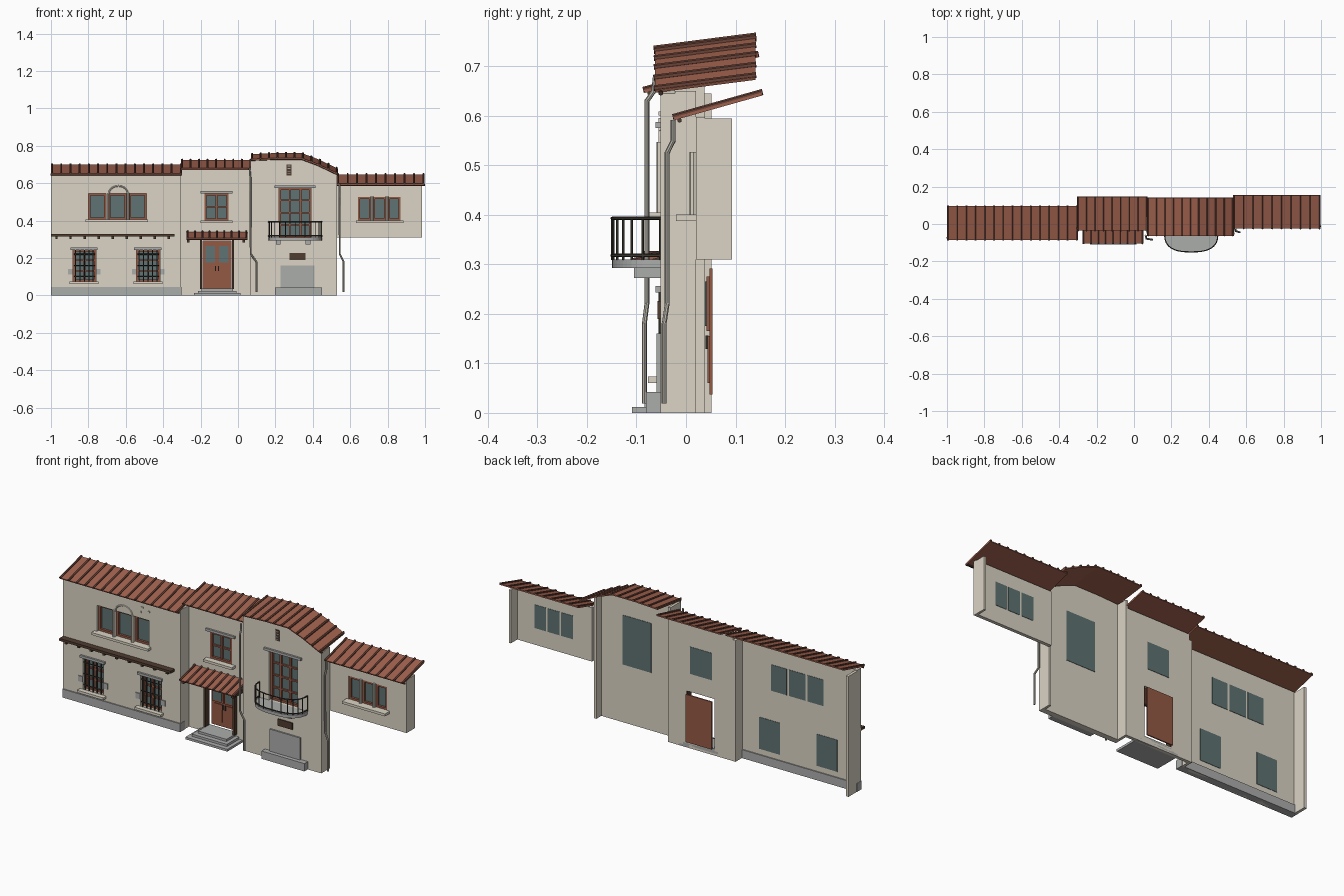
import bpy, bmesh, math
from mathutils import Vector, Matrix

if "Cube" in bpy.data.objects:
    bpy.data.objects.remove(bpy.data.objects["Cube"])

COLOURS = {
    "plaster": (0.71, 0.66, 0.56), "roof tile": (0.35, 0.12, 0.075),
    "ridge tile": (0.14, 0.055, 0.038), "painted wood": (0.3, 0.1, 0.06),
    "dark wood": (0.08, 0.045, 0.03), "glass": (0.115, 0.17, 0.17),
    "stone": (0.41, 0.42, 0.41), "iron": (0.045, 0.04, 0.03),
    "pipe metal": (0.45, 0.43, 0.38)}
MATS = {}
for label, rgb in COLOURS.items():
    m = bpy.data.materials.new(label)
    m.use_nodes = True
    m.diffuse_color = (*rgb, 1)
    m.node_tree.nodes["Principled BSDF"].inputs["Base Color"].default_value = (*rgb, 1)
    m.node_tree.nodes["Principled BSDF"].inputs["Roughness"].default_value = 0.8
    MATS[label] = m

PARTS = {}   # name -> (bmesh, material, sheet thickness)


def part(name, mat, thick=0):
    if name not in PARTS:
        PARTS[name] = (bmesh.new(), mat, thick)
    return PARTS[name][0]


def box(name, mat, x0, x1, y0, y1, z0, z1):
    mid = Vector((x0 + x1, y0 + y1, z0 + z1)) / 2
    bmesh.ops.create_cube(part(name, mat), size=1, matrix=Matrix.Translation(mid)
                          @ Matrix.Diagonal((x1 - x0, y1 - y0, z1 - z0, 1)))


def rods(name, mat, pts, r, sides=6):
    for a, b in zip(pts, pts[1:]):
        a, b = Vector(a), Vector(b)
        turn = (b - a).to_track_quat("Z", "Y").to_matrix().to_4x4()
        bmesh.ops.create_cone(part(name, mat), cap_ends=True, segments=sides, radius1=r,
                              radius2=r, depth=(b - a).length + r * 0.6,
                              matrix=Matrix.Translation((a + b) / 2) @ turn)


def prism(name, mat, pts, z0, z1):
    bm = part(name, mat)
    low, high = [[bm.verts.new((x, y, z)) for x, y in pts] for z in (z0, z1)]
    n = len(pts)
    faces = [bm.faces.new(low), bm.faces.new(high)]
    faces += [bm.faces.new((low[i], low[(i + 1) % n], high[(i + 1) % n], high[i])) for i in range(n)]
    bmesh.ops.recalc_face_normals(bm, faces=faces)


def height(line, x):
    for (xa, za), (xb, zb) in zip(line, line[1:]):
        if x <= xb:
            return za + (zb - za) * (x - xa) / (xb - xa)
    return line[-1][1]


def wall(name, line, z0, y, t, holes):
    # Sheet with openings; its top edge follows the line of (x, z) points
    bm = part(name, "plaster", t)
    xs = sorted({p[0] for p in line} | {x for h in holes for x in h[:2]})
    zs = sorted({z0} | {z for h in holes for z in h[2:]}) + [None]
    verts = {}

    def vert(x, z):
        if (x, z) not in verts:
            verts[x, z] = bm.verts.new((x, y, height(line, x) if z is None else z))
        return verts[x, z]
    for xa, xb in zip(xs, xs[1:]):
        for za, zb in zip(zs, zs[1:]):
            if not any(h[0] <= xa < h[1] and h[2] <= za < h[3] for h in holes):
                bm.faces.new([vert(xa, za), vert(xb, za), vert(xb, zb), vert(xa, zb)])


def roof(name, line, y0, y1, rise, count):
    # Tile sheet with raised ridges running front to back, and an eave beam
    bm = part(name, "roof tile", 0.006)
    rows = [[bm.verts.new((x, y, z + dz)) for x, z in line] for y, dz in ((y0, 0), (y1, rise))]
    for i in range(len(line) - 1):
        bm.faces.new((rows[0][i], rows[0][i + 1], rows[1][i + 1], rows[1][i]))
    xa, xb = line[0][0] + 0.006, line[-1][0] - 0.006
    for i in range(count):
        x = xa + (xb - xa) * i / (count - 1)
        z = height(line, x) + 0.001
        rods(name + "_ridges", "ridge tile", [(x, y0, z), (x, y1, z + rise)], 0.006)
    rods(name + "_eave", "dark wood", [(x, y0 + 0.012, z - 0.006) for x, z in line], 0.005)


def window(name, hole, back, cols, rows):
    # Glass flush with the back of the wall, framed in front
    x0, x1, z0, z1 = hole
    box(name + "_glass", "glass", x0, x1, back - 0.004, back + 0.002, z0, z1)
    w, f, ya, yb = 0.011, name + "_frame", back - 0.016, back - 0.004
    for xa, xb in ((x0, x0 + w), (x1 - w, x1)):
        box(f, "painted wood", xa, xb, ya, yb, z0, z1)
    for za, zb in ((z0, z0 + w), (z1 - w, z1)):
        box(f, "painted wood", x0 + w, x1 - w, ya, yb, za, zb)
    for i in range(1, cols):
        x = x0 + (x1 - x0) * i / cols
        box(f, "painted wood", x - 0.005, x + 0.005, ya + 0.002, yb, z0 + w, z1 - w)
    for i in range(1, rows):
        z = z0 + (z1 - z0) * i / rows
        box(f, "painted wood", x0 + w, x1 - w, ya + 0.003, yb, z - 0.004, z + 0.004)


# Front and back planes of the four wall sections
YA, YB, YC, YD = -0.052, 0.02, -0.052, 0.02
BA, BB, BC, BD = -0.022, 0.037, -0.022, 0.038

left_upper = [(-0.8, -0.705, 0.405, 0.545), (-0.693, -0.595, 0.405, 0.545), (-0.583, -0.49, 0.405, 0.545)]
left_lower = [(-0.882, -0.76, 0.075, 0.245), (-0.542, -0.418, 0.075, 0.245)]
mid_window = (-0.18, -0.05, 0.4, 0.545)
doorway = (-0.195, -0.03, 0.035, 0.303)
tall_window = (0.22, 0.39, 0.31, 0.575)
wing_windows = [(0.642, 0.712, 0.4, 0.525), (0.722, 0.792, 0.4, 0.525), (0.802, 0.87, 0.4, 0.525)]

# Walls and their returns
wall("left_wall", [(-1, 0.65), (-0.305, 0.65)], 0, YA, BA - YA, left_upper + left_lower)
wall("entrance_wall", [(-0.305, 0.68), (0.07, 0.68)], 0, YB, BB - YB, [mid_window, doorway])
gable = [(0.066, 0.722), (0.2, 0.728), (0.335, 0.728), (0.42, 0.697), (0.53, 0.645)]
wall("gable_wall", gable, 0, YC, BC - YC, [tall_window])
wall("wing_wall", [(0.53, 0.598), (0.985, 0.598)], 0.31, YD, BD - YD, wing_windows)
for n, x0, x1, y0, y1, z0, z1 in (
        ("left_end_return", -1, -0.985, BA, 0.052, 0, 0.645),
        ("left_inner_return", -0.32, -0.305, BA, BB, 0, 0.65),
        ("gable_inner_return", 0.066, 0.08, BC, BB, 0, 0.722),
        ("gable_outer_return", 0.517, 0.53, BC, 0.02, 0, 0.65),
        ("wing_return", 0.973, 0.985, BD, 0.093, 0.31, 0.595)):
    box(n, "plaster", x0, x1, y0, y1, z0, z1)
box("plinth", "stone", -1.001, -0.303, YA - 0.006, BA + 0.006, 0, 0.045)

# Tiled roofs
roof("left_roof", [(-1, 0.652), (-0.3, 0.652)], -0.085, 0.095, 0.047, 15)
roof("entrance_roof", [(-0.305, 0.68), (0.072, 0.68)], -0.036, 0.145, 0.044, 9)
roof("gable_roof", [(x + 0.004, z + 0.007) for x, z in gable], -0.063, 0.14, 0.026, 11)
roof("wing_roof", [(0.53, 0.597), (0.998, 0.597)], -0.025, 0.153, 0.05, 10)
roof("porch_roof", [(-0.275, 0.306), (0.05, 0.306)], -0.105, YB, 0.034, 9)
for x in (-0.265, 0.03):
    box("porch_brackets", "dark wood", x - 0.007, x + 0.007, -0.09, YB, 0.283, 0.302)

# Windows, sills and lintels
for hole in left_upper:
    window("left_upper_window", hole, BA, 1, 1)
for hole in left_lower:
    window("left_lower_window", hole, BA, 2, 3)
window("entrance_window", mid_window, BB, 2, 2)
window("balcony_window", tall_window, BC, 3, 4)
for hole in wing_windows:
    window("wing_window", hole, BD, 1, 1)
for x0, x1, y, z0, out in ((-0.815, -0.48, YA, 0.392, 0.025), (-0.2, -0.03, YB, 0.387, 0.03),
                           (0.63, 0.885, YD, 0.388, 0.04), (-0.9, -0.745, YA, 0.06, 0.025),
                           (-0.56, -0.405, YA, 0.06, 0.025)):
    box("window_sills", "plaster", x0, x1, y - out, y + 0.002, z0, z0 + 0.013)
for x0, x1, y, z0 in ((-0.2, -0.03, YB, 0.545), (0.195, 0.415, YC, 0.575),
                      (-0.895, -0.75, YA, 0.243), (-0.555, -0.41, YA, 0.243)):
    box("window_lintels", "stone", x0, x1, y - 0.01, y + 0.002, z0, z0 + 0.013)
for x, y, z0, z1 in ((-0.699, YA, 0.405, 0.545), (-0.589, YA, 0.405, 0.545),
                     (0.717, YD - 0.005, 0.4, 0.525), (0.797, YD - 0.005, 0.4, 0.525)):
    rods("window_columns", "plaster", [(x, y, z0), (x, y, z1)], 0.008, 8)
arch = [(-0.64 + 0.05 * math.cos(a), YA, 0.545 + 0.04 * math.sin(a))
        for a in (math.pi * i / 10 for i in range(11))]
rods("window_arch", "plaster", arch, 0.004)
for x, z in ((-0.53, 0.605), (-0.49, 0.592), (-0.54, 0.58)):
    box("wall_studs", "plaster", x - 0.005, x + 0.005, YA - 0.004, YA, z - 0.004, z + 0.004)

# Iron grilles and side blocks on the lower windows
for x0, x1, z0, z1 in left_lower:
    y = YA - 0.001
    for i in range(5):
        x = x0 + 0.014 + (x1 - x0 - 0.028) * i / 4
        rods("window_grilles", "iron", [(x, y, z0), (x, y, z1)], 0.003)
    for z in (0.1, 0.16, 0.22):
        rods("window_grilles", "iron", [(x0 + 0.005, y, z), (x1 - 0.005, y, z)], 0.003)
    for x in (x0 - 0.013, x1 + 0.013):
        box("window_side_blocks", "stone", x - 0.013, x + 0.013, YA - 0.005, YA, 0.112, 0.142)

# Timber ledge across the left wall
box("timber_ledge", "dark wood", -1.0, -0.34, YA - 0.033, YA, 0.314, 0.327)
for i in range(9):
    x = -0.97 + i * 0.075
    box("ledge_brackets", "dark wood", x - 0.006, x + 0.006, YA - 0.024, YA, 0.3, 0.314)

# Double door just behind the doorway, with posts and steps
box("door", "painted wood", -0.189, -0.036, 0.047, 0.054, 0.037, 0.292)
for x0, x1 in ((-0.183, -0.116), (-0.109, -0.042)):
    box("door_panels", "painted wood", x0 + 0.008, x1 - 0.008, 0.043, 0.047, 0.06, 0.155)
    box("door_panels", "painted wood", x0, x1, 0.041, 0.047, 0.165, 0.275)
    box("door_glass", "glass", x0 + 0.008, x1 - 0.008, 0.038, 0.041, 0.175, 0.265)
for x in (-0.12, -0.105):
    rods("door_handles", "iron", [(x, 0.042, 0.13), (x, 0.042, 0.155)], 0.003)
for x in (-0.198, -0.027):
    box("door_posts", "dark wood", x - 0.006, x + 0.006, 0.0, BB - 0.002, 0.035, 0.303)
for i in range(3):
    box("entrance_steps", "stone", -0.235 + i * 0.02, 0.013 - i * 0.02,
        -0.109 + i * 0.025, BB, i * 0.012, i * 0.012 + 0.012)

# Balcony with railing
rim = []
for i in range(25):
    a = math.pi * i / 24
    c = math.cos(a)
    rim.append((0.306 - 0.142 * math.copysign(abs(c) ** 0.75, c), YC - 0.097 * math.sin(a) ** 0.75))
prism("balcony_slab", "stone", rim, 0.293, 0.31)
for z in (0.318, 0.393):
    rods("balcony_rails", "iron", [(x, y, z) for x, y in rim], 0.0035)
for x, y in rim[::2]:
    rods("balcony_bars", "iron", [(x, y, 0.31), (x, y, 0.393)], 0.0025)
for x in (0.215, 0.375):
    box("balcony_brackets", "stone", x - 0.013, x + 0.013, -0.105, YC, 0.272, 0.293)

# Gable wall details: blind niche, base, plaque and vent
box("niche_slab", "stone", 0.228, 0.41, YC - 0.008, YC, 0.04, 0.16)
box("niche_base", "stone", 0.197, 0.45, -0.081, YC, 0, 0.042)
box("wall_plaque", "dark wood", 0.275, 0.362, YC - 0.006, YC, 0.19, 0.226)
box("gable_vent", "dark wood", 0.26, 0.286, YC - 0.003, YC, 0.642, 0.7)
for i in range(4):
    z = 0.65 + i * 0.014
    box("vent_slats", "stone", 0.264, 0.282, YC - 0.006, YC - 0.003, z - 0.002, z + 0.002)

# Downpipes
rods("entrance_downpipe", "pipe metal", [
    (0.062, -0.062, 0.68), (0.064, -0.065, 0.65), (0.066, -0.079, 0.63), (0.068, -0.079, 0.22),
    (0.098, -0.084, 0.18), (0.098, -0.084, 0.02)], 0.005, 8)
rods("wing_downpipe", "pipe metal", [
    (0.542, -0.026, 0.59), (0.542, -0.026, 0.55), (0.543, -0.038, 0.525), (0.544, -0.038, 0.22),
    (0.565, -0.044, 0.18), (0.565, -0.044, 0.02)], 0.005, 8)

# Turn the collected parts into objects
for name, (bm, mat, thick) in PARTS.items():
    mesh = bpy.data.meshes.new(name)
    bm.to_mesh(mesh)
    bm.free()
    mesh.materials.append(MATS[mat])
    ob = bpy.data.objects.new(name, mesh)
    bpy.context.collection.objects.link(ob)
    if thick:
        mod = ob.modifiers.new("thickness", "SOLIDIFY")
        mod.thickness = thick
        mod.offset = -1
